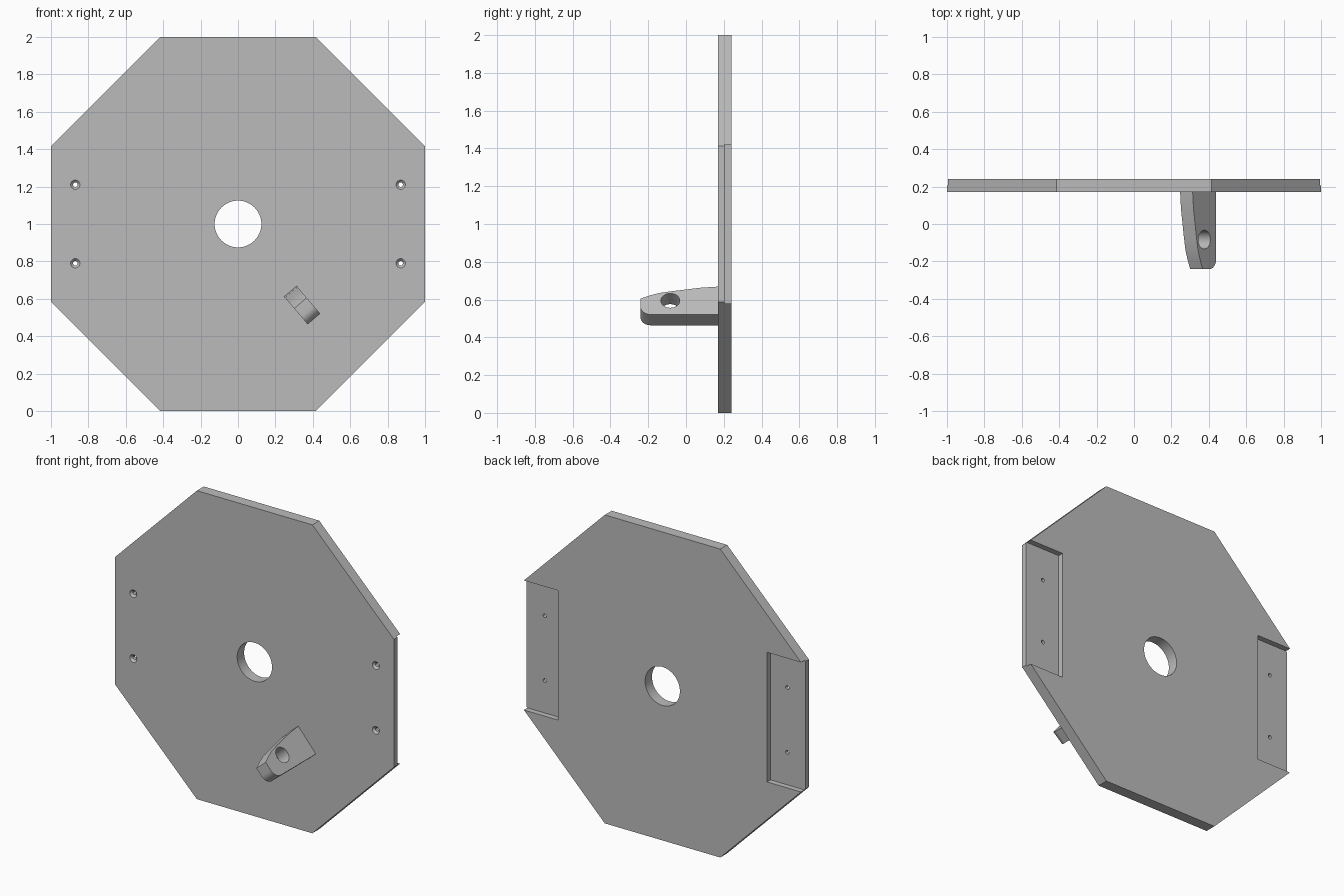
import bpy, bmesh, math
from mathutils import Matrix, Vector

if "Cube" in bpy.data.objects:
    bpy.data.objects.remove(bpy.data.objects["Cube"], do_unlink=True)

FRONT, BACK, TIP = 0.17, 0.241, -0.241
MID_Z = 1.0

grey = bpy.data.materials.new("plain grey")
grey.use_nodes = True
grey.diffuse_color = (0.5, 0.5, 0.5, 1)
grey.node_tree.nodes["Principled BSDF"].inputs["Base Color"].default_value = (0.5, 0.5, 0.5, 1)


def add_object(name, bm):
    bmesh.ops.recalc_face_normals(bm, faces=bm.faces)
    mesh = bpy.data.meshes.new(name)
    bm.to_mesh(mesh)
    bm.free()
    mesh.materials.append(grey)
    obj = bpy.data.objects.new(name, mesh)
    bpy.context.collection.objects.link(obj)
    return obj


def rod(name, x, z, y0, y1, r0, r1, sides, spin=0.0):
    """Cylinder or cone running from y0 to y1."""
    bm = bmesh.new()
    place = (Matrix.Translation((x, (y0 + y1) / 2, z))
             @ Matrix.Rotation(-math.pi / 2, 4, 'X') @ Matrix.Rotation(spin, 4, 'Z'))
    bmesh.ops.create_cone(bm, cap_ends=True, segments=sides, radius1=r0, radius2=r1,
                          depth=y1 - y0, matrix=place)
    return add_object(name, bm)


def box(name, centre, size):
    bm = bmesh.new()
    bmesh.ops.create_cube(bm, size=1, matrix=Matrix.Translation(centre) @ Matrix.Diagonal((*size, 1)))
    return add_object(name, bm)


def cut(target, cutter):
    cutter.hide_render = True
    mod = target.modifiers.new("cut", 'BOOLEAN')
    mod.operation, mod.solver, mod.object = 'DIFFERENCE', 'EXACT', cutter
    bpy.context.view_layer.objects.active = target
    bpy.ops.object.modifier_apply(modifier=mod.name)
    bpy.data.objects.remove(cutter, do_unlink=True)


def smooth(obj):
    bpy.ops.object.select_all(action='DESELECT')
    obj.select_set(True)
    bpy.context.view_layer.objects.active = obj
    bpy.ops.object.shade_smooth_by_angle(angle=math.radians(30))


# Octagonal plate with a round centre hole
corner = 1 / math.cos(math.pi / 8)
plate = rod("octagon_plate", 0, MID_Z, FRONT, BACK, corner, corner, 8, math.pi / 8)
cut(plate, rod("centre_cutter", 0, MID_Z, FRONT - 0.1, BACK + 0.1, 0.125, 0.125, 64))

# Side recesses in the back, each with two countersunk screw holes
for side in (-1, 1):
    cut(plate, box("recess_cutter", (side * 0.9, 0.255, MID_Z), (0.3, 0.1, 0.84)))
    for dz in (-0.21, 0.21):
        x, z = side * 0.87, MID_Z + dz
        cut(plate, rod("screw_cutter", x, z, FRONT - 0.1, BACK + 0.1, 0.012, 0.012, 24))
        cut(plate, rod("sink_cutter", x, z, FRONT - 0.01, FRONT + 0.013, 0.035, 0.012, 24))
smooth(plate)

# Lug: tapered profile (radial, depth), extruded across its thickness
radius, half, thick = 0.055, 0.097, 0.088
profile = [(half, 0.18), (-half, 0.18), (-half, FRONT), (-0.09, 0.08),
           (-0.077, 0), (-0.066, -0.07), (-0.053, -0.14), (-0.036, -0.19), (-0.014, TIP)]
for i in range(11):
    a = math.pi / 2 * (i / 10 - 1)
    profile.append((half - radius + radius * math.cos(a), TIP + radius + radius * math.sin(a)))

out = Vector((0.648, 0, -0.761)).normalized()
across = Vector((-out.z, 0, out.x))
frame = Matrix((out, (0, 1, 0), across)).transposed().to_4x4()
frame.translation = (0.343, 0, 0.566)

bm = bmesh.new()
face = bm.faces.new([bm.verts.new((s, y, -thick / 2)) for s, y in profile])
grown = bmesh.ops.extrude_face_region(bm, geom=[face])["geom"]
bmesh.ops.translate(bm, vec=(0, 0, thick),
                    verts=[g for g in grown if isinstance(g, bmesh.types.BMVert)])
bm.transform(frame)
lug = add_object("lug", bm)

# Cross hole through the lug
bm = bmesh.new()
bmesh.ops.create_cone(bm, cap_ends=True, segments=48, radius1=0.05, radius2=0.05, depth=0.3,
                      matrix=frame @ Matrix.Translation((0, -0.083, 0)))
cut(lug, add_object("lug_cutter", bm))
smooth(lug)
